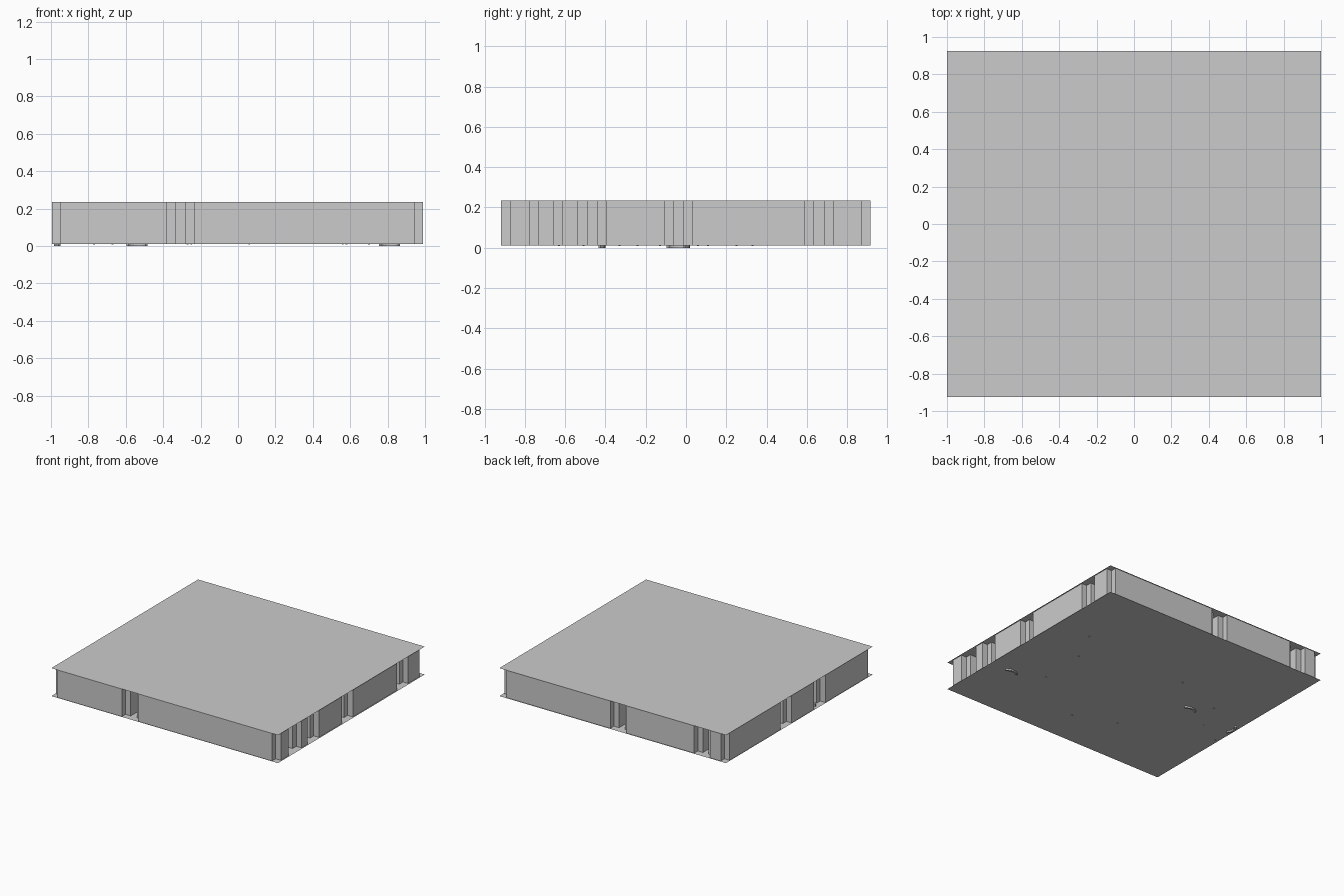
import bpy, bmesh, math

if "Cube" in bpy.data.objects:
    bpy.data.objects.remove(bpy.data.objects["Cube"])

FLOOR, CEIL = 0.012, 0.235
N = 0.046  # corner notch size


def make(name, bm):
    bmesh.ops.recalc_face_normals(bm, faces=bm.faces)
    me = bpy.data.meshes.new(name)
    bm.to_mesh(me)
    bm.free()
    ob = bpy.data.objects.new(name, me)
    bpy.context.collection.objects.link(ob)
    return ob


def plate(name, z):
    bm = bmesh.new()
    bm.faces.new([bm.verts.new((x, y, z)) for x, y in
                  ((-1, -.925), (1, -.925), (1, .925), (-1, .925))])
    make(name, bm)


def extrude_outline(name, pts, z0, z1, capped):
    bm = bmesh.new()
    lo = [bm.verts.new((x, y, z0)) for x, y in pts]
    hi = [bm.verts.new((x, y, z1)) for x, y in pts]
    for i in range(len(pts)):
        j = (i + 1) % len(pts)
        bm.faces.new((lo[i], lo[j], hi[j], hi[i]))
    if capped:
        bm.faces.new(lo[::-1])
        bm.faces.new(hi)
    return make(name, bm)


def room(name, x0, x1, y0, y1):
    # rectangular wall shell with a square notch in each corner
    pts = [(x0 + N, y0), (x1 - N, y0), (x1 - N, y0 + N), (x1, y0 + N),
           (x1, y1 - N), (x1 - N, y1 - N), (x1 - N, y1), (x0 + N, y1),
           (x0 + N, y1 - N), (x0, y1 - N), (x0, y0 + N), (x0 + N, y0 + N)]
    extrude_outline(name, pts, FLOOR, CEIL, False)


# floor and ceiling sheets
plate("floor", FLOOR)
plate("ceiling", CEIL)

# room wall shells: left column, back row, right column
L, R, F, B = -.995, .99, -.92, .917
room("front_left_room", L, -.335, F, -.29)
room("middle_left_room", L, -.335, -.235, .135)
room("back_left_room", L, -.81, .185, B)
room("back_middle_room", -.76, -.07, .185, B)
room("back_right_room", -.02, R, .685, B)
room("large_right_room", -.02, R, -.013, .635)
room("middle_right_room", -.28, R, -.44, -.06)
room("right_passage", -.28, R, -.66, -.49)
room("front_right_room", -.28, R, F, -.73)


# curved fixture bases showing under the floor
def arc_base(name, cx, cy, turn):
    r_out, r_in = .075, .06
    arc = [math.radians(90 + a) for a in range(-48, 49, 16)]
    ring = [(r_out * math.cos(a), r_out * math.sin(a) - .06) for a in arc]
    ring += [(r_in * math.cos(a), r_in * math.sin(a) - .06) for a in reversed(arc)]
    c, s = math.cos(turn), math.sin(turn)
    extrude_outline(name, [(cx + c * x - s * y, cy + s * x + c * y) for x, y in ring],
                    0, FLOOR + .01, True)


arc_base("fixture_base_right", .81, -.415, 0)
arc_base("fixture_base_centre", -.54, .005, 0)
arc_base("fixture_base_left", -.97, -.04, math.pi / 2)

# small furniture feet poking through the floor
feet = [(.70, .33), (.58, .06), (.56, -.33), (.06, -.63), (-.27, -.51),
        (-.25, .25), (-.67, .11), (-.97, -.24), (-.77, -.13)]
for i, (x, y) in enumerate(feet):
    h = .005
    extrude_outline(f"furniture_foot_{i + 1}",
                    [(x - h, y - h), (x + h, y - h), (x + h, y + h), (x - h, y + h)],
                    FLOOR - .004, FLOOR + .02, True)
